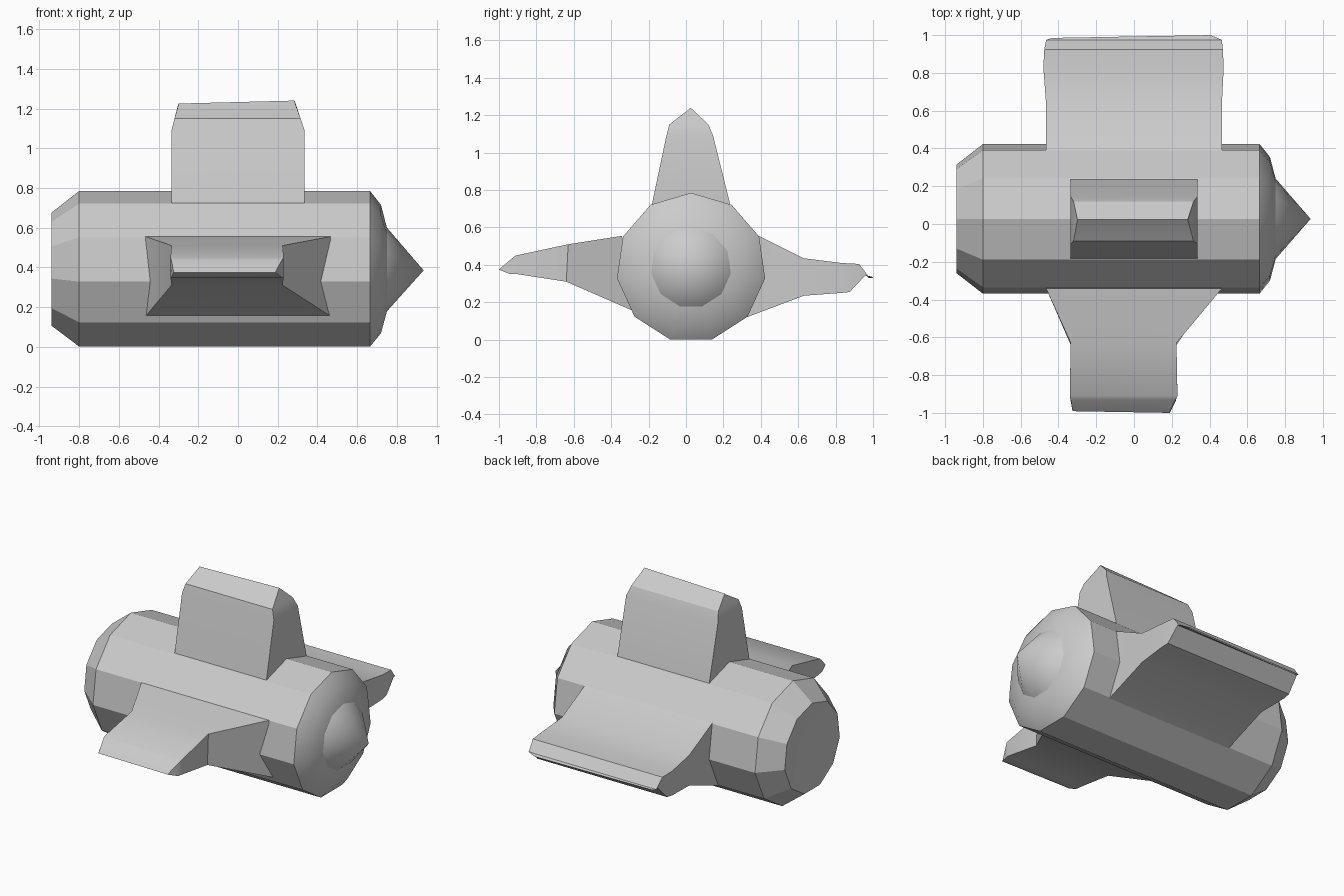
import bpy, bmesh
from math import sin, cos, pi, radians

if "Cube" in bpy.data.objects:
    bpy.data.objects.remove(bpy.data.objects["Cube"])


def make(name, rings, start_tip=None, end_tip=None):
    """Loft closed rings of equal length; each end gets a tip point or a flat cap."""
    bm = bmesh.new()
    loops = [[bm.verts.new(p) for p in r] for r in rings]
    n = len(loops[0])
    for a, b in zip(loops, loops[1:]):
        for i in range(n):
            j = (i + 1) % n
            bm.faces.new((a[i], a[j], b[j], b[i]))
    for loop, tip in ((loops[0], start_tip), (loops[-1], end_tip)):
        if tip is None:
            bm.faces.new(loop)
        else:
            v = bm.verts.new(tip)
            for i in range(n):
                bm.faces.new((loop[i], loop[(i + 1) % n], v))
    bmesh.ops.remove_doubles(bm, verts=bm.verts, dist=0.0005)
    bmesh.ops.recalc_face_normals(bm, faces=bm.faces)
    me = bpy.data.meshes.new(name)
    bm.to_mesh(me)
    bm.free()
    ob = bpy.data.objects.new(name, me)
    bpy.context.collection.objects.link(ob)
    bpy.ops.object.select_all(action='DESELECT')
    ob.select_set(True)
    bpy.context.view_layer.objects.active = ob
    bpy.ops.object.shade_smooth_by_angle(angle=radians(25.5))
    return ob


def fin(name, stations):
    """Stations: (y, z) of one side, (y, z) of the other side, x range."""
    make(name, [[(x0, *a), (x1, *a), (x1, *b), (x0, *b)]
                for a, b, x0, x1 in stations[:-1]] +
         [ridge(*stations[-1])])


def ridge(a, b, x0, x1):
    # the tip edge may slant: a is its left end, b its right end
    e = 0.006
    return [(x0, a[0] - e, a[1] - e), (x1, b[0] - e, b[1] - e),
            (x1, b[0], b[1]), (x0, a[0], a[1])]


# Eleven-sided body with bevelled rear and pointed nose
CY, CZ, N = 0.027, 0.385, 11
profile = [(-0.94, 0.29), (-0.80, 0.40), (0.665, 0.40), (0.72, 0.33), (0.75, 0.215)]
make("body", [[(x, CY + r * sin(2 * pi * i / N), CZ + r * cos(2 * pi * i / N))
               for i in range(N)] for x, r in profile],
     start_tip=(-0.90, CY, CZ), end_tip=(0.935, CY, CZ))

# Upright fin
fin("top_fin", [
    ((-0.185, 0.71), (0.24, 0.71), -0.335, 0.335),
    ((-0.105, 1.09), (0.145, 1.09), -0.335, 0.335),
    ((-0.09, 1.15), (0.12, 1.15), -0.32, 0.315),
    ((0.025, 1.225), (0.025, 1.24), -0.30, 0.285)])

# Wide rear fin
fin("back_fin", [
    ((0.325, 0.12), (0.39, 0.555), -0.465, 0.465),
    ((0.63, 0.235), (0.63, 0.435), -0.465, 0.465),
    ((0.83, 0.25), (0.83, 0.41), -0.48, 0.475),
    ((0.875, 0.255), (0.925, 0.405), -0.475, 0.47),
    ((0.96, 0.345), (0.975, 0.34), -0.465, 0.465),
    ((0.985, 0.335), (1.0, 0.335), -0.435, 0.405)])

# Narrowing front fin
fin("front_fin", [
    ((-0.285, 0.155), (-0.342, 0.555), -0.465, 0.465),
    ((-0.64, 0.31), (-0.63, 0.51), -0.335, 0.225),
    ((-0.90, 0.35), (-0.91, 0.45), -0.34, 0.23),
    ((-0.94, 0.35), (-0.93, 0.435), -0.335, 0.22),
    ((-0.985, 0.38), (-0.994, 0.38), -0.325, 0.19)])
